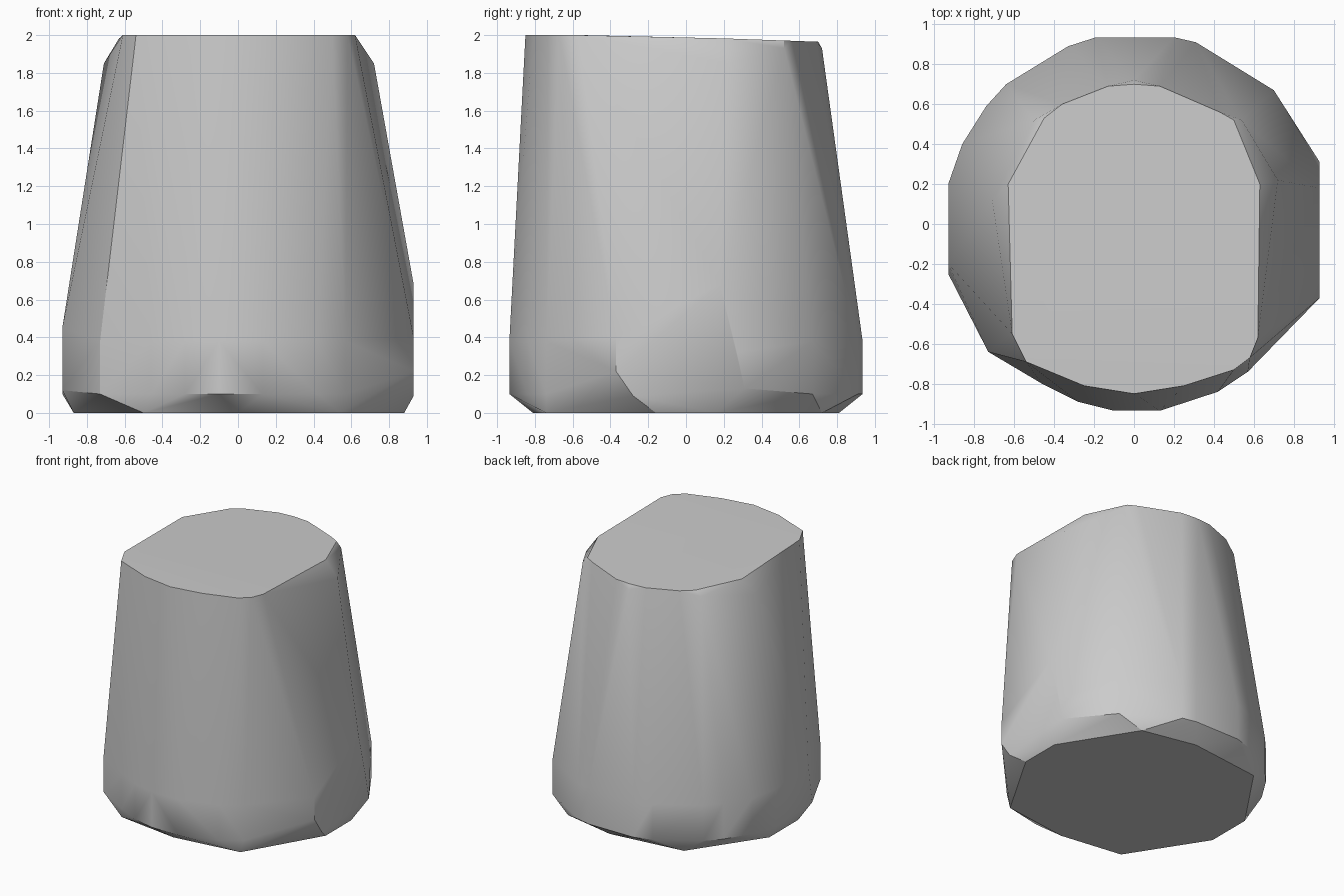
import bpy
import bmesh
import math

default_cube = bpy.data.objects.get("Cube")
if default_cube:
    bpy.data.objects.remove(default_cube, do_unlink=True)


def make_material(name, value):
    material = bpy.data.materials.new(name)
    colour = (value, value, value, 1.0)
    material.use_nodes = True
    material.diffuse_color = colour
    shader = material.node_tree.nodes["Principled BSDF"]
    shader.inputs["Base Color"].default_value = colour
    return material


def hull_object(name, points, material):
    """Wrap a tight convex skin around chiselled corner points."""
    bm = bmesh.new()
    for point in points:
        bm.verts.new(point)
    result = bmesh.ops.convex_hull(bm, input=bm.verts)
    unused = {item for key in ("geom_interior", "geom_unused") for item in result[key]
              if isinstance(item, bmesh.types.BMVert)}
    bmesh.ops.delete(bm, geom=list(unused), context="VERTS")
    bmesh.ops.dissolve_limit(bm, angle_limit=math.radians(1), verts=bm.verts, edges=bm.edges)
    bmesh.ops.recalc_face_normals(bm, faces=bm.faces)
    mesh = bpy.data.meshes.new(name)
    bm.to_mesh(mesh)
    bm.free()
    mesh.materials.append(material)
    obj = bpy.data.objects.new(name, mesh)
    bpy.context.collection.objects.link(obj)
    return obj


def top_height(y):
    """The top is level at the front and dips slightly to the back."""
    return 2 - max(0, y + .3) * .035


# Top face outline, counter-clockwise from the front
top_outline = [
    (0, -.85), (.25, -.81), (.5, -.73), (.58, -.67), (.62, -.57),
    (.63, .2), (.5, .52), (.43, .56), (.13, .69), (0, .7),
    (-.13, .69), (-.36, .6), (-.45, .53), (-.63, .2), (-.61, -.55), (-.54, -.69), (-.25, -.81),
]
# Widest outline of the body, left and right flats excluded
body_outline = [
    (-.1, -.935), (.13, -.935), (.42, -.84), (.57, -.74),
    (.7, .67), (.31, .91), (.2, .935), (-.19, .935),
    (-.33, .89), (-.64, .7), (-.74, .59), (-.86, .4),
    (-.73, -.64), (-.46, -.8), (-.28, -.89),
]
# Underside outline
base_outline = [
    (.88, -.16), (.88, .16), (.53, .72), (.1, .81), (-.5, .74),
    (-.87, .2), (-.87, -.16), (-.5, -.74), (0, -.81), (.54, -.74),
]
# Corners of the chiselled flats on both flanks
flank_corners = [
    (.93, -.37, .4), (.93, -.37, .22), (.93, -.28, .09),
    (.93, .18, .68), (.93, .27, .32), (.93, .31, .13), (.72, .22, 1.85),
    (-.93, -.2, .45), (-.93, -.25, .12), (-.93, .2, .4), (-.93, .2, .1), (-.71, .12, 1.85),
]
# Softened back rim of the top
rim_corners = [(0, .72, 1.93), (.54, .52, 1.93), (-.5, .52, 1.93)]

points = [(x, y, top_height(y)) for x, y in top_outline]
points += [(x, y, z) for x, y in body_outline for z in (.1, .38)]
points += [(x, y, 0) for x, y in base_outline]
points += flank_corners + rim_corners

stone = make_material("stone grey", .6)
block = hull_object("stone_block", points, stone)

# Soft shading across the rounded faces, crisp chiselled edges
bpy.ops.object.select_all(action="DESELECT")
block.select_set(True)
bpy.context.view_layer.objects.active = block
bpy.ops.object.shade_smooth_by_angle(angle=math.radians(30))
